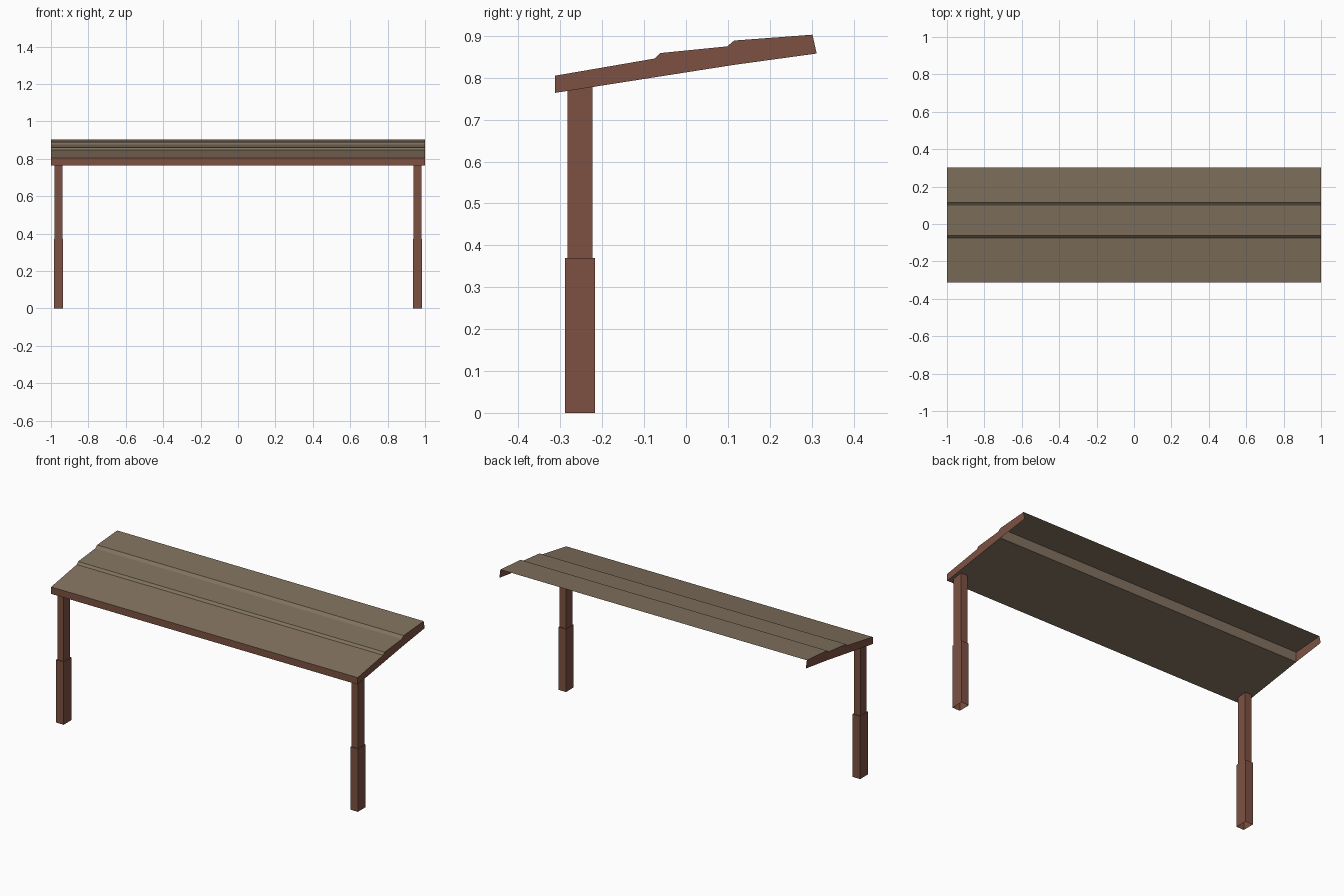
import bpy, bmesh

if "Cube" in bpy.data.objects:
    bpy.data.objects.remove(bpy.data.objects["Cube"])


def material(name, rgb):
    m = bpy.data.materials.new(name)
    m.diffuse_color = (*rgb, 1)
    m.use_nodes = True
    m.node_tree.nodes["Principled BSDF"].inputs["Base Color"].default_value = m.diffuse_color
    return m


RED = material("red brown paint", (0.205, 0.083, 0.055))
TAN = material("weathered tan roof", (0.220, 0.168, 0.112))


def finish(name, bm, mat):
    mesh = bpy.data.meshes.new(name)
    bm.to_mesh(mesh)
    bm.free()
    mesh.materials.append(mat)
    obj = bpy.data.objects.new(name, mesh)
    bpy.context.collection.objects.link(obj)
    return obj


def strip(name, profile, mat):
    """Sweep an open y-z profile along the full width."""
    bm = bmesh.new()
    left, right = [[bm.verts.new((x, y, z)) for y, z in profile] for x in (-1, 1)]
    for i in range(len(profile) - 1):
        bm.faces.new((left[i], right[i], right[i + 1], left[i + 1]))
    return finish(name, bm, mat)


# y-z outlines of the canopy
top = [(-0.313, 0.805), (-0.075, 0.846), (-0.062, 0.859),
       (0.098, 0.875), (0.115, 0.889), (0.302, 0.903)]
bottom = [(-0.313, 0.764), (0.115, 0.831), (0.312, 0.858)]

# Stepped roof sheet, front board and closed soffit that ends under the last step
strip("roof_sheet", top, TAN)
strip("front_fascia", [bottom[0], top[0]], RED)
strip("soffit", [top[4], bottom[1], bottom[0]], TAN)

# End boards
for side, x in (("left", -1), ("right", 1)):
    bm = bmesh.new()
    outline = bottom + top[::-1]
    if x < 0:
        outline = outline[::-1]
    bm.faces.new([bm.verts.new((x, y, z)) for y, z in outline])
    finish(side + "_end_board", bm, RED)


def soffit_z(y):
    return 0.764 + (y + 0.313) * 0.1565


# Hollow stepped legs: wide sleeve below, thinner post above, open at the foot
for side, cx in (("left", -0.96), ("right", 0.96)):
    bm = bmesh.new()
    rings = []
    for hx, hy, z in ((0.025, 0.036, 0), (0.025, 0.036, 0.37),
                      (0.021, 0.030, 0.37), (0.021, 0.030, None)):
        ring = []
        for sx, sy in ((-1, -1), (1, -1), (1, 1), (-1, 1)):
            y = -0.253 + sy * hy
            ring.append(bm.verts.new((cx + sx * hx, y, soffit_z(y) if z is None else z)))
        rings.append(ring)
    for a, b in zip(rings, rings[1:]):
        for i in range(4):
            j = (i + 1) % 4
            bm.faces.new((a[i], a[j], b[j], b[i]))
    finish(side + "_leg", bm, RED)
